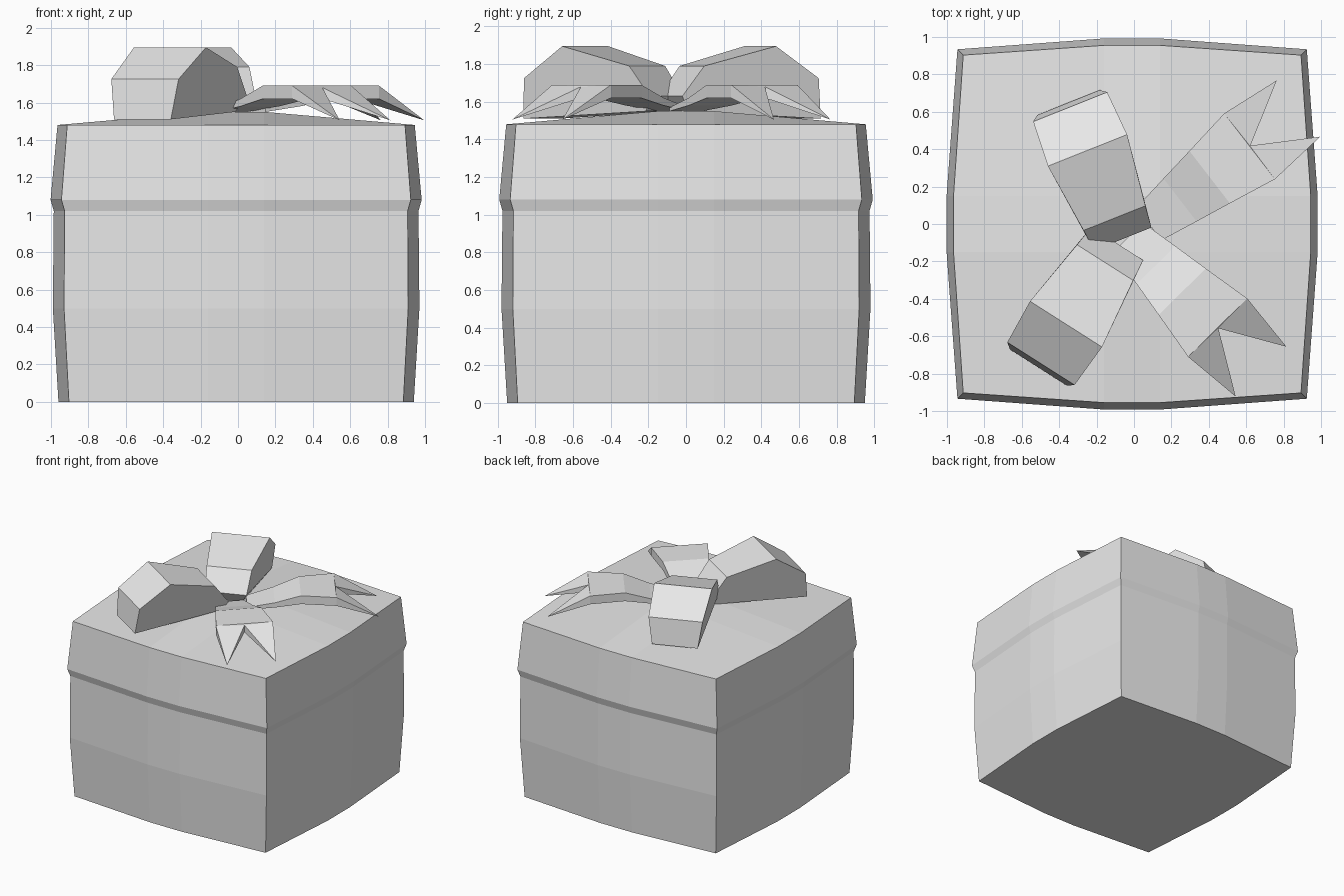
import bpy, bmesh, math
from mathutils import Vector

cube = bpy.data.objects.get("Cube")
if cube:
    bpy.data.objects.remove(cube, do_unlink=True)

grey = bpy.data.materials.new("plain_grey")
grey.use_nodes = True
tone = (0.8, 0.8, 0.8, 1)
grey.diffuse_color = tone
grey.node_tree.nodes["Principled BSDF"].inputs["Base Color"].default_value = tone


def finish(bm, name):
    """Turn a bmesh into a flat shaded grey object."""
    bmesh.ops.recalc_face_normals(bm, faces=bm.faces)
    mesh = bpy.data.meshes.new(name)
    bm.to_mesh(mesh)
    bm.free()
    mesh.materials.append(grey)
    obj = bpy.data.objects.new(name, mesh)
    bpy.context.collection.objects.link(obj)
    return obj


def placer(bm, origin, direction):
    """Return a function that adds a vertex at (along, across, height)."""
    out = Vector((*direction, 0)).normalized()
    side = Vector((-out.y, out.x, 0))
    start = Vector((*origin, 0))
    return lambda r, s, z: bm.verts.new(start + out * r + side * s + Vector((0, 0, z)))


def bulged_box(name, levels, crown):
    """Stack bulging square rings, with a flat base and a raised lid centre."""
    bm = bmesh.new()
    inner = 0.15
    offset = -0.01
    rings = []
    for z, middle, corner in levels:
        ring = []
        for turn in range(4):
            a = turn * math.pi / 2
            c, s = round(math.cos(a)), round(math.sin(a))
            for x, y in ((-corner, -corner), (-inner, -middle), (inner, -middle)):
                ring.append(bm.verts.new((x * c - y * s + offset, x * s + y * c, z)))
        rings.append(ring)
    n = len(rings[0])
    for low, high in zip(rings, rings[1:]):
        for i in range(n):
            j = (i + 1) % n
            bm.faces.new((low[i], low[j], high[j], high[i]))
    bm.faces.new(rings[0])
    # Lid: raised middle square, with four sides and four corners round it
    top = rings[-1]
    square = [bm.verts.new((x * inner + offset, y * inner, crown))
              for x, y in ((-1, -1), (1, -1), (1, 1), (-1, 1))]
    bm.faces.new(square)
    for i in range(4):
        k = 3 * i
        bm.faces.new((top[k + 1], top[k + 2], square[(i + 1) % 4], square[i]))
        bm.faces.new((top[k - 1], top[k], top[k + 1], square[i]))
    return finish(bm, name)


def bow_loop(name, origin, direction):
    """Puffed ribbon loop: a closed side profile with varying width."""
    bm = bmesh.new()
    put = placer(bm, origin, direction)
    # distance outward, height, half width
    profile = ((0.05, 1.55, 0.12), (0, 1.63, 0.165), (0.12, 1.79, 0.178),
               (0.51, 1.895, 0.228), (0.76, 1.725, 0.213), (0.785, 1.51, 0.18))
    left = [put(r, w, z) for r, z, w in profile]
    right = [put(r, -w, z) for r, z, w in profile]
    for i in range(len(profile)):
        bm.faces.new((left[i - 1], left[i], right[i], right[i - 1]))
    bm.faces.new(left)
    bm.faces.new(right)
    return finish(bm, name)


def ribbon_tail(name, origin, direction):
    """Arched ribbon end with a swallowtail notch."""
    bm = bmesh.new()
    put = placer(bm, origin, direction)
    # distance outward, height, half width, thickness
    profile = ((0, 1.57, 0.11, 0.02), (0.21, 1.62, 0.145, 0.04),
               (0.41, 1.69, 0.177, 0.07), (0.68, 1.69, 0.222, 0.07))
    rows = [(put(r, w, z), put(r, -w, z), put(r, -w, z - t), put(r, w, z - t))
            for r, z, w, t in profile]
    for a, b in zip(rows, rows[1:]):
        for i in range(4):
            bm.faces.new((a[i - 1], a[i], b[i], b[i - 1]))
    bm.faces.new(rows[0])
    # Two pointed tips meeting at the notch
    tl, tr, br, bl = rows[-1]
    notch, under = put(0.685, 0, 1.68), put(0.685, 0, 1.62)
    for top, bottom, sign in ((tl, bl, 1), (tr, br, -1)):
        tip = put(1.01, 0.19 * sign, 1.505)
        for edge in ((top, notch), (notch, under), (under, bottom), (bottom, top)):
            bm.faces.new((*edge, tip))
    bm.faces.new((tl, tr, notch))
    bm.faces.new((bl, br, under))
    return finish(bm, name)


# Gift box body with its overhanging lid: height, side bulge, corner
bulged_box("gift_box", ((0, 0.95, 0.894), (0.5, 0.98, 0.92), (1.02, 0.975, 0.917),
                        (1.08, 0.992, 0.934), (1.48, 0.955, 0.903)), 1.55)

# Bow
bow_loop("back_bow_loop", (-0.06, -0.08), (-0.37, 0.93))
bow_loop("front_bow_loop", (-0.09, -0.105), (-0.54, -0.85))
ribbon_tail("back_ribbon_tail", (0.08, 0), (0.79, 0.61))
ribbon_tail("front_ribbon_tail", (-0.03, -0.07), (0.7, -0.71))
